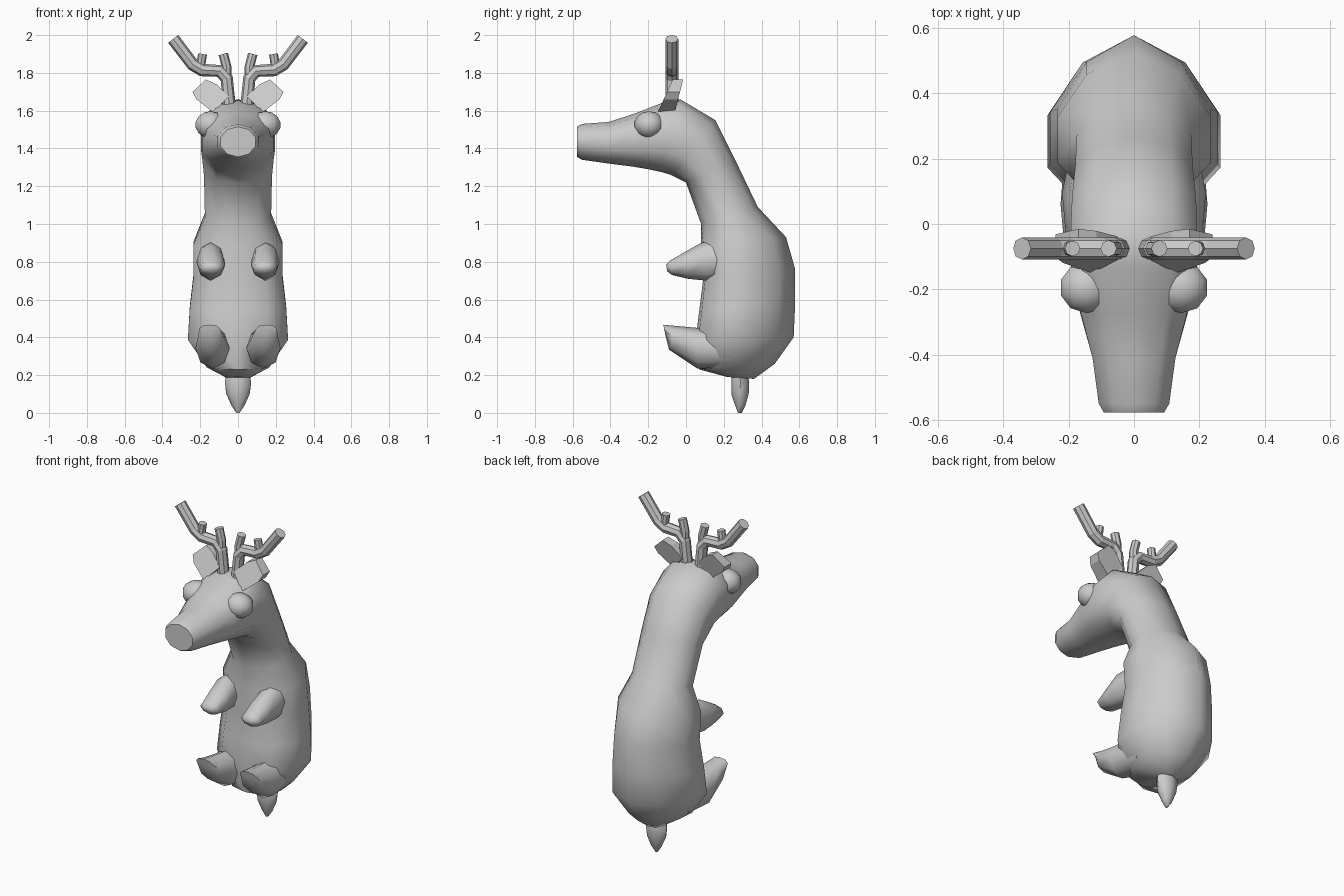
import bpy, bmesh, math
from mathutils import Vector

if "Cube" in bpy.data.objects:
    bpy.data.objects.remove(bpy.data.objects["Cube"])


def finish(name, bm, angle=60):
    bmesh.ops.recalc_face_normals(bm, faces=bm.faces)
    me = bpy.data.meshes.new(name)
    bm.to_mesh(me)
    bm.free()
    ob = bpy.data.objects.new(name, me)
    bpy.context.collection.objects.link(ob)
    bpy.ops.object.select_all(action='DESELECT')
    ob.select_set(True)
    bpy.context.view_layer.objects.active = ob
    if angle:
        bpy.ops.object.shade_smooth_by_angle(angle=math.radians(angle))
    return ob


def loft(name, rings, n=10, angle=60):
    """Rings: (x centre, back/top y, z, front/bottom y, z, half width,
    optional forward shift of the sides, optional squareness power)."""
    bm = bmesh.new()
    loops = []
    k = abs(math.sin(2 * math.pi * round(n / 4) / n))
    for x, y1, z1, y2, z2, w, *extra in rings:
        shift, power = (extra + [0, 1][len(extra):])
        c = Vector((x, (y1 + y2) / 2, (z1 + z2) / 2))
        v = Vector((0, (y1 - y2) / 2, (z1 - z2) / 2))
        loop = []
        for i in range(n):
            a = 2 * math.pi * i / n
            co, si = math.cos(a), math.sin(a)
            co = math.copysign(abs(co) ** power, co)
            loop.append(bm.verts.new(c + v * co + Vector((w / k * si, -shift * abs(si), 0))))
        loops.append(loop)
    for a, b in zip(loops, loops[1:]):
        for i in range(n):
            j = (i + 1) % n
            bm.faces.new((a[i], a[j], b[j], b[i]))
    bm.faces.new(loops[0])
    bm.faces.new(loops[-1])
    return finish(name, bm, angle)


def tube(name, paths, y):
    """Eight-sided antler branches in a plane of constant y."""
    cu = bpy.data.curves.new(name, 'CURVE')
    cu.dimensions = '3D'
    cu.bevel_depth = 0.034
    cu.bevel_resolution = 2
    cu.use_fill_caps = True
    for r, pts in paths:
        sp = cu.splines.new('POLY')
        sp.points.add(len(pts) - 1)
        sp.use_smooth = False
        for p, (x, z) in zip(sp.points, pts):
            p.co = (x, y, z, 1)
            p.radius = r
    ob = bpy.data.objects.new(name, cu)
    bpy.context.collection.objects.link(ob)
    bpy.ops.object.select_all(action='DESELECT')
    ob.select_set(True)
    bpy.context.view_layer.objects.active = ob
    bpy.ops.object.convert(target='MESH')


# torso, neck and head in one loft along the spine
loft("body", [
    (0, .36, .18, .22, .19, .06), (0, .47, .26, .07, .23, .165, .03),
    (0, .57, .40, .05, .38, .265, .06), (0, .578, .58, .07, .54, .255, .06),
    (0, .578, .76, .09, .70, .235, .06),
    (0, .53, .93, .08, .87, .235, .05), (0, .38, 1.09, .08, 1.0, .175),
    (0, .27, 1.32, .0, 1.22, .18), (0, .155, 1.55, -.08, 1.26, .19, 0, .85),
    (0, -.03, 1.66, -.13, 1.275, .195, 0, .7), (0, -.13, 1.64, -.20, 1.29, .19, 0, .7),
    (0, -.27, 1.585, -.29, 1.305, .162, 0, .8), (0, -.41, 1.54, -.41, 1.32, .127, 0, .9),
    (0, -.55, 1.53, -.55, 1.34, .108), (0, -.578, 1.515, -.578, 1.355, .092)])

# tail
loft("tail", [
    (0, .325, .22, .245, .22, .06), (0, .335, .16, .24, .16, .07),
    (0, .332, .10, .24, .10, .062), (0, .315, .04, .26, .04, .035),
    (0, .295, .0, .275, .0, .008)], n=8)

for s, side in ((1, "right"), (-1, "left")):
    # arms
    loft("arm_" + side, [
        (s * .14, .24, .92, .26, .72, .05), (s * .145, .08, .90, .11, .70, .075),
        (s * .14, -.01, .85, .01, .71, .072), (s * .14, -.085, .805, -.075, .73, .062),
        (s * .14, -.105, .785, -.10, .75, .03)], n=8)
    # hind legs with upturned toes
    loft("leg_" + side, [
        (s * .13, .26, .44, .24, .24, .08), (s * .135, .06, .45, .06, .235, .09),
        (s * .143, -.05, .46, -.09, .335, .07), (s * .15, -.12, .467, -.112, .425, .055)], n=8)
    # bulging eyes
    bm = bmesh.new()
    bmesh.ops.create_uvsphere(bm, u_segments=10, v_segments=7, radius=1)
    for v in bm.verts:
        v.co = Vector((s * .145, -.195, 1.525)) + Vector((v.co.x * .085, v.co.y * .08, v.co.z * .072))
    finish("eye_" + side, bm)
    # ears: hexagonal plates leaning back
    outline = [(.24, 1.70), (.17, 1.765), (.115, 1.74), (.05, 1.675), (.13, 1.59), (.22, 1.66)]
    bm = bmesh.new()
    front, back = [], []
    for x, z in outline:
        t = (z - 1.59) / .175
        front.append(bm.verts.new((s * x, -.15 + .08 * t, z)))
        back.append(bm.verts.new((s * x, -.06 + .045 * t, z)))
    bm.faces.new(front)
    bm.faces.new(back)
    for i in range(6):
        j = (i + 1) % 6
        bm.faces.new((front[i], front[j], back[j], back[i]))
    finish("ear_" + side, bm, 0)
    # antlers: main beam and two tines
    branches = [
        (1, [(.045, 1.62), (.06, 1.77), (.095, 1.81), (.19, 1.815), (.24, 1.845), (.343, 1.98)]),
        (.75, [(.06, 1.77), (.06, 1.83), (.078, 1.90)]),
        (.7, [(.20, 1.82), (.188, 1.90)])]
    tube("antler_" + side, [(r, [(s * x, z) for x, z in p]) for r, p in branches], -.075)
